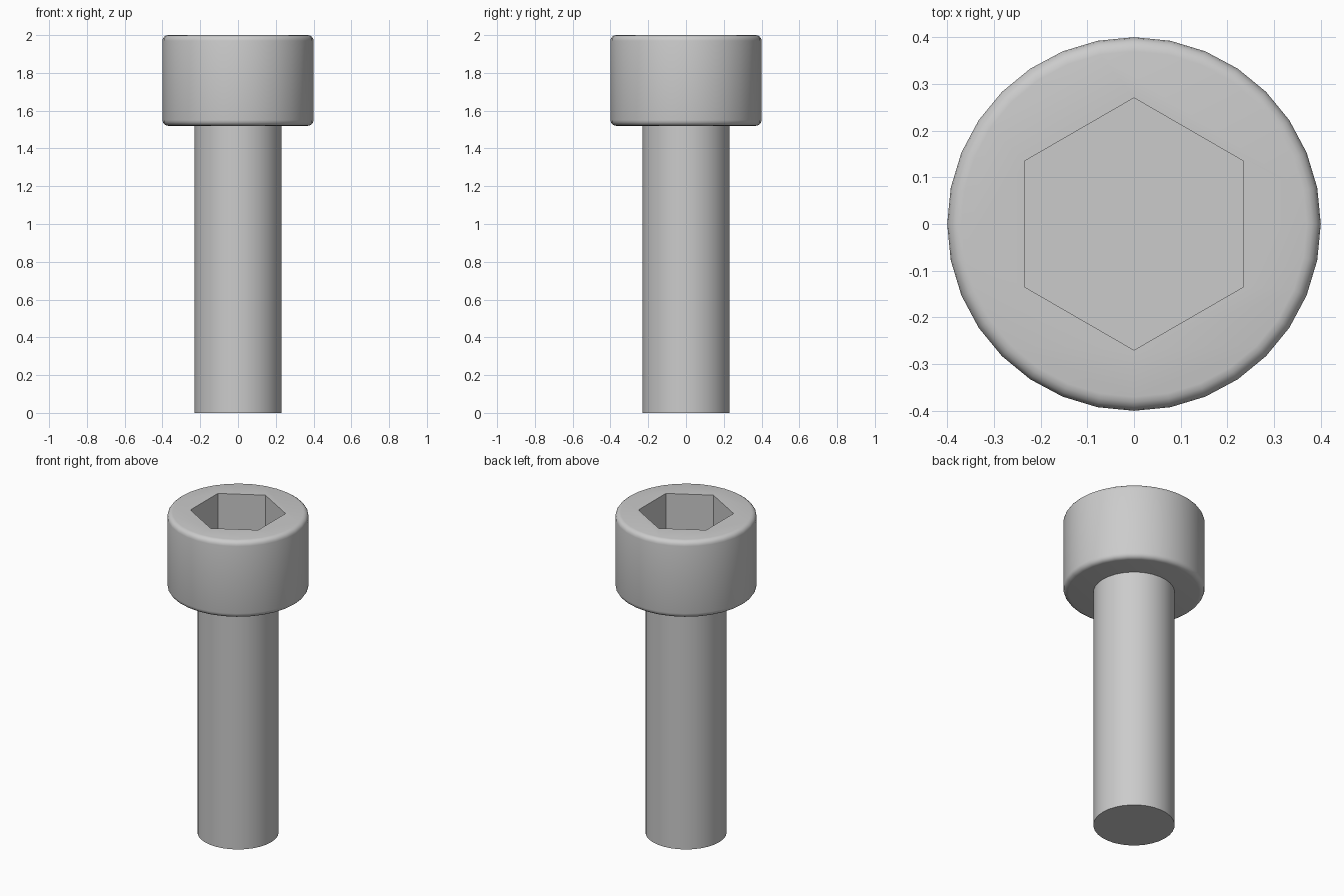
import bpy
import math

default = bpy.data.objects.get("Cube")
if default:
    bpy.data.objects.remove(default, do_unlink=True)

HEAD_RADIUS, SHAFT_RADIUS, SOCKET_RADIUS = 0.40, 0.23, 0.27
HEIGHT, HEAD_BASE, SOCKET_FLOOR = 2.0, 1.52, 1.68

steel = bpy.data.materials.new("grey steel")
steel.use_nodes = True
colour = (0.6, 0.6, 0.6, 1.0)
steel.diffuse_color = colour
steel.node_tree.nodes["Principled BSDF"].inputs["Base Color"].default_value = colour


def prism(name, sides, radius, bottom, top, turn=0.0):
    """Upright cylinder or prism between two heights."""
    bpy.ops.mesh.primitive_cylinder_add(
        vertices=sides, radius=radius, depth=top - bottom,
        location=(0, 0, (bottom + top) / 2), rotation=(0, 0, turn))
    obj = bpy.context.object
    obj.name = name
    obj.data.materials.append(steel)
    return obj


def activate(obj):
    bpy.ops.object.select_all(action="DESELECT")
    obj.select_set(True)
    bpy.context.view_layer.objects.active = obj


# Shaft, seated just inside the head
shaft = prism("shaft", 32, SHAFT_RADIUS, 0.0, HEAD_BASE + 0.01)

# Head with rounded rims
head = prism("head", 32, HEAD_RADIUS, HEAD_BASE, HEIGHT)
rims = head.modifiers.new("rounded rims", "BEVEL")
rims.width = 0.03
rims.segments = 4
rims.limit_method = "ANGLE"
rims.angle_limit = math.radians(45)

# Hexagonal socket cut, corners pointing front and back
cutter = prism("socket_cutter", 6, SOCKET_RADIUS, SOCKET_FLOOR, HEIGHT + 0.1)
if abs(cutter.data.vertices[0].co.x) > 0.01:
    cutter.rotation_euler.z = math.radians(30)
cutter.hide_render = True
socket = head.modifiers.new("hex socket", "BOOLEAN")
socket.operation = "DIFFERENCE"
socket.solver = "EXACT"
socket.object = cutter

activate(head)
for name in [m.name for m in head.modifiers]:
    bpy.ops.object.modifier_apply(modifier=name)
bpy.data.objects.remove(cutter, do_unlink=True)

# Smooth sides, crisp edges
for part in (shaft, head):
    activate(part)
    bpy.ops.object.shade_smooth_by_angle(angle=math.radians(35))
